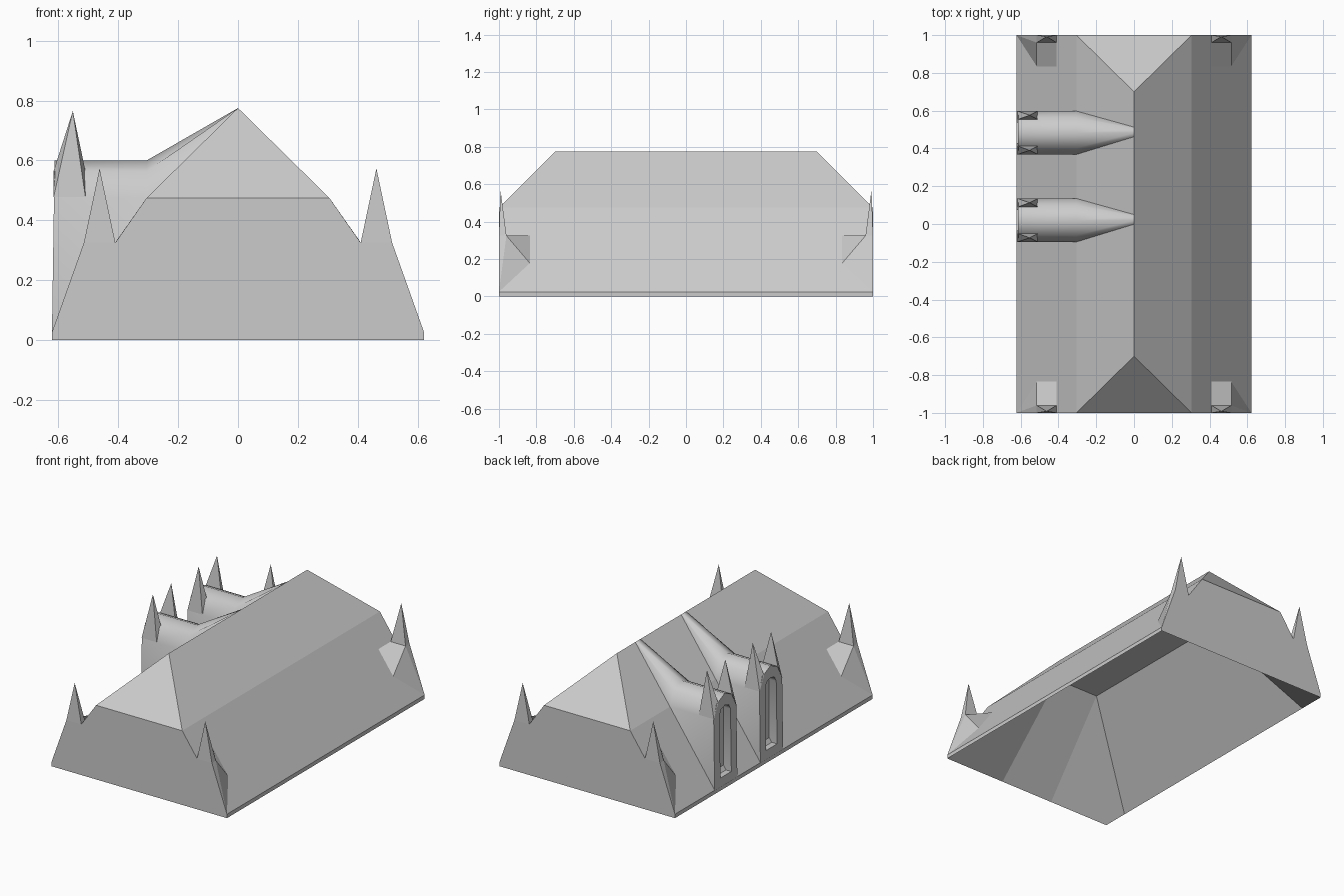
import bpy, bmesh, math

if "Cube" in bpy.data.objects:
    bpy.data.objects.remove(bpy.data.objects["Cube"])


def make(name, faces, smooth=False):
    """Build a welded mesh from faces given as lists of points."""
    bm = bmesh.new()
    for f in faces:
        bm.faces.new([bm.verts.new(p) for p in f])
    bmesh.ops.remove_doubles(bm, verts=bm.verts, dist=0.0005)
    bmesh.ops.recalc_face_normals(bm, faces=bm.faces)
    me = bpy.data.meshes.new(name)
    bm.to_mesh(me)
    bm.free()
    ob = bpy.data.objects.new(name, me)
    bpy.context.collection.objects.link(ob)
    if smooth:
        bpy.ops.object.select_all(action='DESELECT')
        ob.select_set(True)
        bpy.context.view_layer.objects.active = ob
        bpy.ops.object.shade_smooth_by_angle(angle=math.radians(50))
    return ob


def spike(name, x0, x1, y0, y1, z0, z1, apex):
    """Four-sided spike whose base may tilt from z0 (at y0) to z1 (at y1)."""
    b = [(x0, y0, z0), (x1, y0, z0), (x1, y1, z1), (x0, y1, z1)]
    return make(name, [b] + [[b[i], b[(i + 1) % 4], apex] for i in range(4)])


def add_mirror(ob):
    m = ob.modifiers.new("mirror", 'MIRROR')
    m.use_axis = (True, True, False)


# Roof body: one quarter, mirrored in x and y
W = .622
e0, e = (W, -1, 0), (W, -1, .025)
e0m, em = (W, 0, 0), (W, 0, .025)
f, a = (.515, -1, .325), (.515, -.96, .325)
g, d = (.41, -1, .325), (.41, -.96, .325)
b, c = (.41, -.835, .325), (.515, -.835, .178)
h, hm = (.305, -1, .475), (.305, 0, .475)
p, pm = (0, -.7, .775), (0, 0, .775)
m0, m1 = (0, -1, 0), (0, -1, .475)
# hollow underside
q1, q2 = (.19, -1, 0), (W, -.83, 0)
v, vx, vy, vc = (.155, -.535, .515), (0, -.535, .515), (.155, 0, .515), (0, 0, .515)
body = make("roof", [
    [m0, q1, e0, e, f, g, h, m1],
    [m1, h, p],
    [h, hm, pm, p],
    [e, em, hm, h, g, d, b, c],
    [a, c, b, d], [a, d, g, f],
    [a, f, e], [a, e, c],
    [e0, q2, e0m, em, e],
    [e0, q2, v, q1],
    [q2, e0m, vy, v], [m0, q1, v, vx], [v, vy, vc, vx],
])
add_mirror(body)

# Corner spikes
add_mirror(spike("corner_spikes", .41, .515, -1, -.96, .325, .325,
                 (.4625, -.992, .573)))

# Dormers on the left slope
N = 4
HW = .115


def outline(w, zb, zs, rise):
    """Arched opening outline in (y, z)."""
    arch = [(-w * math.cos(math.pi * i / N), zs + rise * math.sin(math.pi * i / N))
            for i in range(N + 1)]
    return [(-w, zb)] + arch + [(w, zb)]


def strip(r, s, closed=False):
    n = len(r)
    return [[r[i], r[(i + 1) % n], s[(i + 1) % n], s[i]]
            for i in range(n if closed else n - 1)]


def dormer(yc):
    def lean(z):
        return -W + .015 * z
    outer = [(lean(z), yc + y, z) for y, z in outline(HW, .025, .475, .125)]
    hole = outline(.055, .08, .48, .045)
    inner = [(lean(z), yc + y, z) for y, z in hole]
    back = [(-.565, yc + y, z) for y, z in hole]
    front = outer[1:-1]
    fold = [(-.305, y, z) for _, y, z in front]
    ridge = [(0, yc + (y - yc) * .03 / HW, .775) for _, y, _ in front]
    faces = strip(outer, inner, True) + strip(inner, back, True) + [back]
    faces += strip(front, fold) + strip(fold, ridge)
    faces += [[outer[0], front[0], fold[0]], [outer[-1], front[-1], fold[-1]]]
    make("dormer", faces, True)
    # spikes on both shoulders, following the slope of the arch
    for s in (-1, 1):
        spike("dormer_spike", -.616, -.51, yc + s * HW, yc + s * (HW - .045),
              .478, .565, (-.552, yc + s * (HW - .022), .765))


for yc in (.02, .483):
    dormer(yc)
